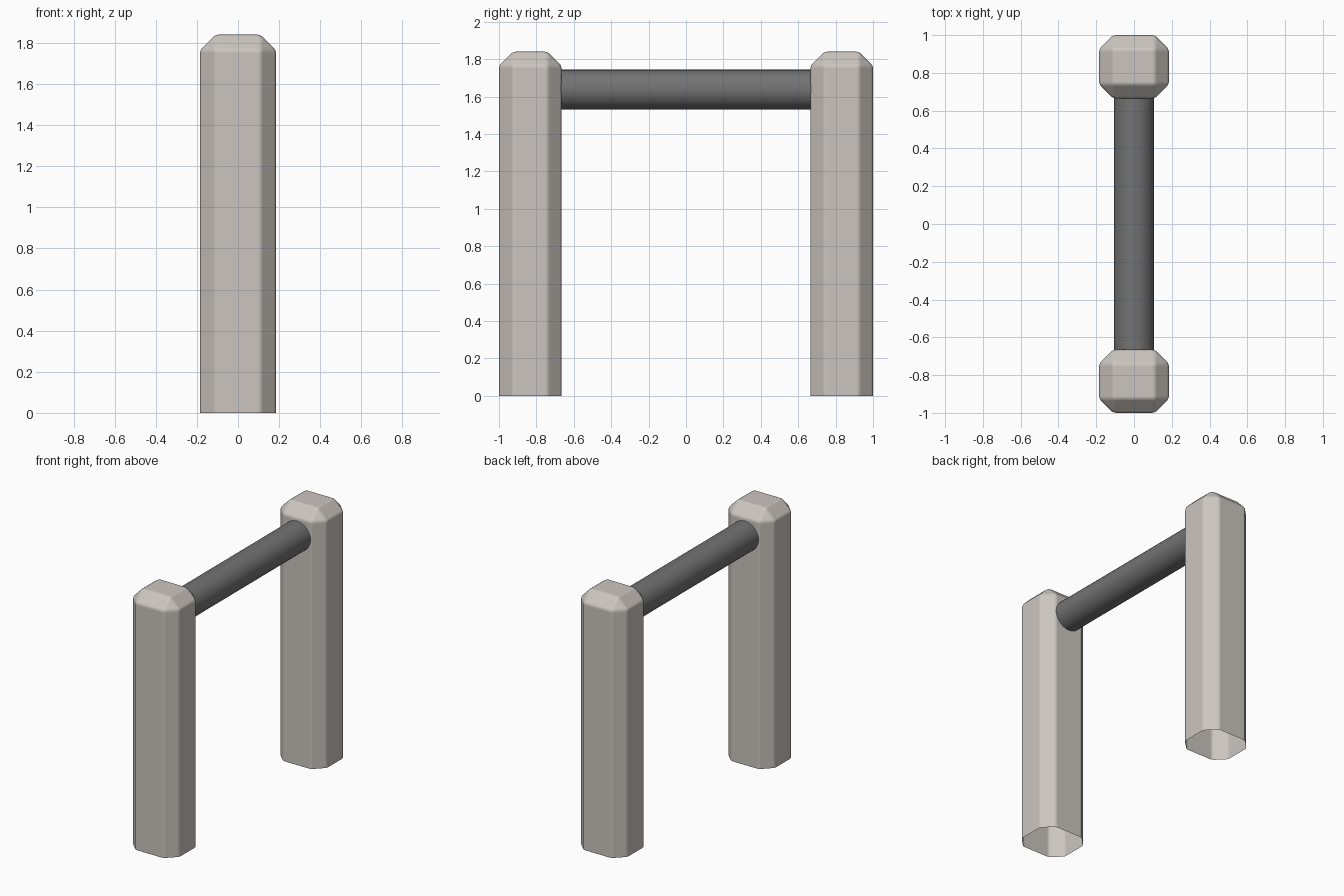
import bpy, bmesh
from math import radians

if "Cube" in bpy.data.objects:
    bpy.data.objects.remove(bpy.data.objects["Cube"])


def material(name, rgb):
    m = bpy.data.materials.new(name)
    m.diffuse_color = (*rgb, 1)
    m.use_nodes = True
    m.node_tree.nodes["Principled BSDF"].inputs["Base Color"].default_value = m.diffuse_color
    return m


def add_object(name, bm, mat):
    bmesh.ops.recalc_face_normals(bm, faces=bm.faces)
    for f in bm.faces:
        f.smooth = True
    me = bpy.data.meshes.new(name)
    bm.to_mesh(me)
    bm.free()
    me.materials.append(mat)
    ob = bpy.data.objects.new(name, me)
    bpy.context.collection.objects.link(ob)
    return ob


def bevel(ob, width, segments, harden):
    b = ob.modifiers.new("bevel", 'BEVEL')
    b.width = width
    b.segments = segments
    b.limit_method = 'ANGLE'
    b.angle_limit = radians(30)
    b.harden_normals = harden


stone = material("warm_stone", (0.60, 0.56, 0.52))
metal = material("dark_metal", (0.17, 0.17, 0.17))

# Upright posts: chamfered boxes, open underneath, with softened chamfer edges
H = 1.84
for side, sign in (("front", -1), ("back", 1)):
    bm = bmesh.new()
    bmesh.ops.create_cube(bm, size=1)
    for v in bm.verts:
        v.co = (v.co.x * 0.37, v.co.y * 0.335 + sign * 0.8325, (v.co.z + 0.5) * H)
    bmesh.ops.recalc_face_normals(bm, faces=bm.faces)
    bottom = [f for f in bm.faces if f.calc_center_median().z < 0.01]
    bmesh.ops.delete(bm, geom=bottom, context='FACES_ONLY')
    post = add_object(side + "_post", bm, stone)
    bevel(post, 0.075, 1, False)
    bevel(post, 0.014, 2, True)

# Round crossbar running between the posts
bm = bmesh.new()
bmesh.ops.create_cone(bm, cap_ends=False, segments=32,
                      radius1=0.107, radius2=0.107, depth=1.35)
bar = add_object("crossbar", bm, metal)
bar.rotation_euler.x = radians(90)
bar.location.z = 1.637
